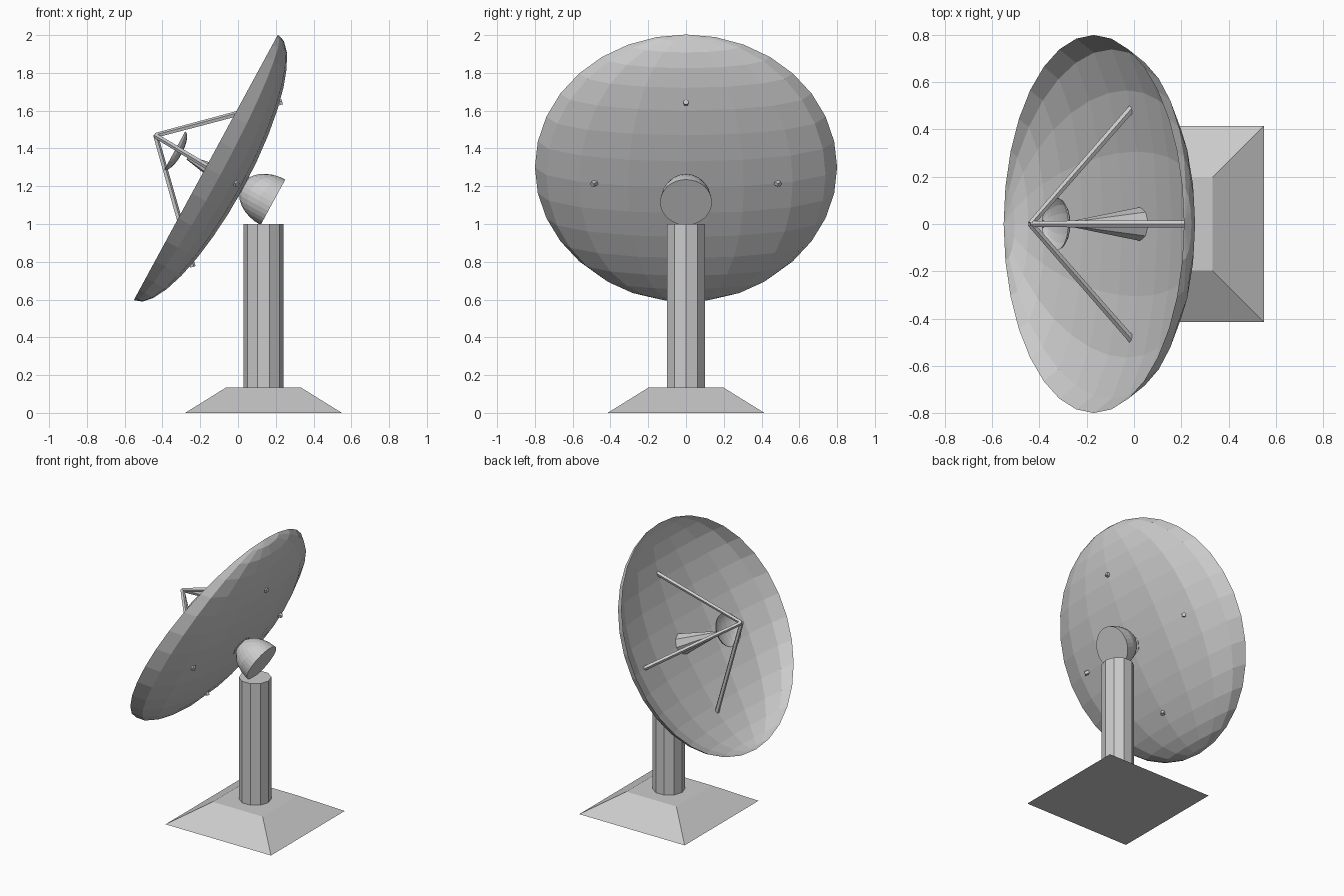
import bpy, bmesh, math
from mathutils import Matrix, Vector

if "Cube" in bpy.data.objects:
    bpy.data.objects.remove(bpy.data.objects["Cube"])

# Dish frame: local X runs up the rim, local Z points along the aiming axis
DISH = Matrix.Translation((-0.17, 0, 1.30)) @ Matrix.Rotation(math.radians(-61.5), 4, 'Y')


def finish(name, bm):
    bmesh.ops.recalc_face_normals(bm, faces=bm.faces)
    mesh = bpy.data.meshes.new(name)
    bm.to_mesh(mesh)
    bm.free()
    obj = bpy.data.objects.new(name, mesh)
    bpy.context.collection.objects.link(obj)
    return obj


def half_dome(name, radius, depth, z, capped=False):
    """Half ellipsoid with its poles on the rim; negative depth bulges backwards."""
    bm = bmesh.new()
    bmesh.ops.create_uvsphere(bm, u_segments=16, v_segments=16, radius=1,
                              matrix=Matrix.Rotation(math.pi / 2, 4, 'Y'))
    bmesh.ops.delete(bm, geom=[v for v in bm.verts if v.co.z < -1e-4], context='VERTS')
    if capped:
        bmesh.ops.holes_fill(bm, edges=[e for e in bm.edges if e.is_boundary], sides=0)
    bm.transform(DISH @ Matrix.Translation((0, 0, z)) @ Matrix.Diagonal((radius, radius, depth, 1)))
    return finish(name, bm)


def rod(name, a, b, r1, r2, sides, turn=0.0):
    """Straight or tapered bar from a to b."""
    a, b = Vector(a), Vector(b)
    d = b - a
    bm = bmesh.new()
    bmesh.ops.create_cone(bm, cap_ends=True, segments=sides, radius1=r1, radius2=r2, depth=d.length)
    bm.transform(Matrix.Translation((a + b) / 2) @ d.to_track_quat('Z', 'Y').to_matrix().to_4x4()
                 @ Matrix.Rotation(turn, 4, 'Z'))
    return finish(name, bm)


# Sloped square base
s = math.sqrt(2)
rod("base", (0.135, 0, 0), (0.135, 0, 0.135), 0.415 * s, 0.197 * s, 4, math.pi / 4)

# Ten-sided column
rod("column", (0.135, 0, 0.135), (0.135, 0, 1.0), 0.105, 0.105, 10, math.pi / 2)

# Reflector dish, pivot hub behind it and small reflector in front
half_dome("dish", 0.80, -0.226, 0)
hub = half_dome("hub", 0.137, 0.19, 0, capped=True)
offset = Vector((0.185, 0, 1.115)) - DISH.translation
hub.data.transform(Matrix.Translation(offset))
half_dome("small_reflector", 0.115, -0.04, 0.187)

# Feed horn at the dish centre
rod("feed_horn", DISH @ Vector((0, 0, -0.225)), DISH @ Vector((0, 0, 0.11)), 0.072, 0.012, 8)

# Four struts meeting at the apex, poking slightly through the dish
apex = DISH @ Vector((0.02, 0, 0.315))
for i in range(4):
    a = i * math.pi / 2
    foot = DISH @ Vector((0.497 * math.cos(a), 0.497 * math.sin(a), -0.19))
    rod(f"strut_{i + 1}", foot, apex, 0.016, 0.014, 5)
